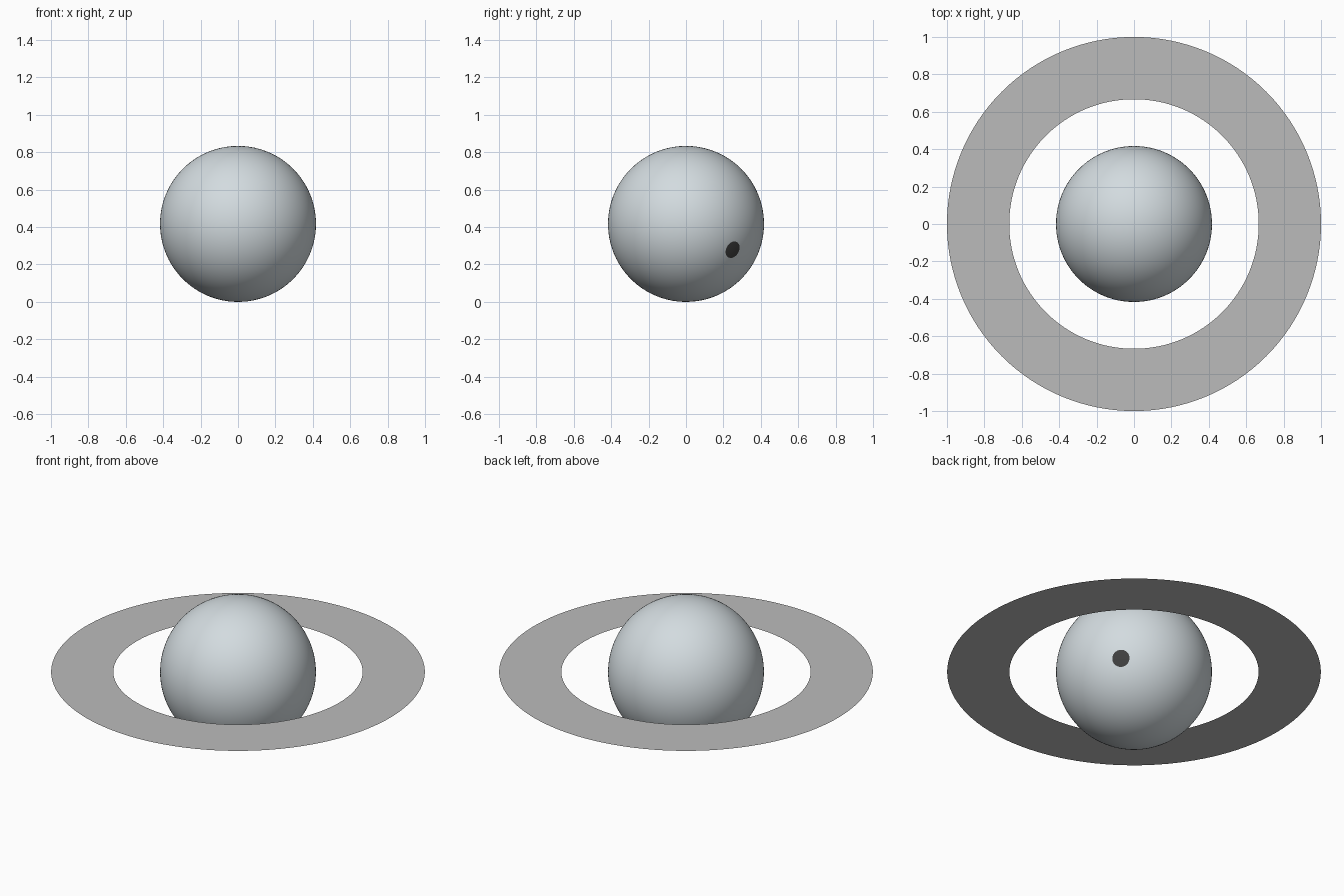
import bpy, bmesh, math
from mathutils import Vector, Matrix

old = bpy.data.objects.get("Cube")
if old:
    bpy.data.objects.remove(old, do_unlink=True)

R = 0.417                               # globe radius, also its centre height
RING_INNER, RING_OUTER = 0.667, 1.0
SPOT_DIR = Vector((0.303, 0.251, -0.139)).normalized()
SPOT_ANGLE = math.radians(6.5)


def material(name, rgb):
    m = bpy.data.materials.new(name)
    m.use_nodes = True
    colour = (*rgb, 1)
    m.diffuse_color = colour
    m.node_tree.nodes["Principled BSDF"].inputs["Base Color"].default_value = colour
    return m


def make_object(name, bm, *mats):
    mesh = bpy.data.meshes.new(name)
    bm.to_mesh(mesh)
    bm.free()
    for m in mats:
        mesh.materials.append(m)
    ob = bpy.data.objects.new(name, mesh)
    ob.location.z = R
    bpy.context.collection.objects.link(ob)
    return ob


pale = material("pale blue grey", (0.65, 0.71, 0.74))
grey = material("mid grey", (0.5, 0.5, 0.5))
dark = material("near black", (0.05, 0.05, 0.05))

# Globe: its pole points at the round dark spot, so the polar cap is the spot
bm = bmesh.new()
bmesh.ops.create_uvsphere(bm, u_segments=96, v_segments=56, radius=R)
turn = SPOT_DIR.to_track_quat('Z', 'Y').to_matrix().to_4x4()
bmesh.ops.transform(bm, matrix=turn, verts=bm.verts)
for f in bm.faces:
    f.smooth = True
    if f.calc_center_median().angle(SPOT_DIR) < SPOT_ANGLE:
        f.material_index = 1
make_object("globe", bm, pale, dark)

# Flat ring around the equator: a short edge spun through a full turn
bm = bmesh.new()
edge = bm.edges.new([bm.verts.new((r, 0, 0)) for r in (RING_INNER, RING_OUTER)])
bmesh.ops.spin(bm, geom=list(edge.verts) + [edge], cent=(0, 0, 0), axis=(0, 0, 1),
               angle=math.tau, steps=128, use_merge=True)
bmesh.ops.remove_doubles(bm, verts=bm.verts, dist=0.0001)
for f in bm.faces:
    f.normal_update()
    if f.normal.z < 0:
        f.normal_flip()
make_object("ring", bm, grey)
